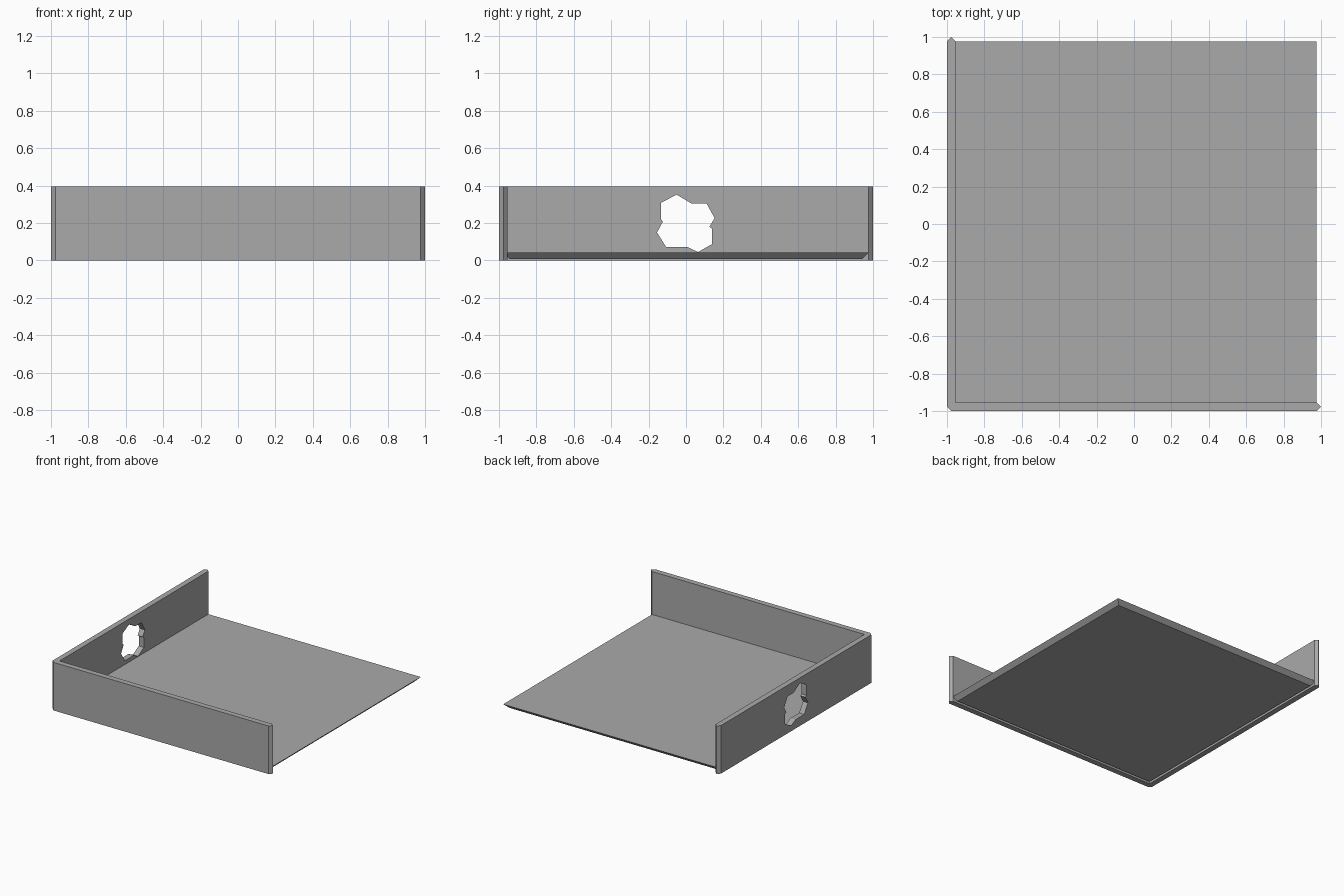
import bpy
import bmesh
from mathutils import Vector

cube = bpy.data.objects.get("Cube")
if cube:
    bpy.data.objects.remove(cube, do_unlink=True)

grey = bpy.data.materials.new("plain_grey")
grey.use_nodes = True
colour = (0.4, 0.4, 0.4, 1)
grey.diffuse_color = colour
grey.node_tree.nodes["Principled BSDF"].inputs["Base Color"].default_value = colour


def prism(name, outline, depth, end_scale=1.0):
    """Extrude a flat outline by depth; end_scale tapers the far end."""
    bm = bmesh.new()
    base = bm.faces.new([bm.verts.new(p) for p in outline])
    ext = bmesh.ops.extrude_face_region(bm, geom=[base], use_keep_orig=True)
    moved = [v for v in ext["geom"] if isinstance(v, bmesh.types.BMVert)]
    for v in moved:
        v.co = v.co * end_scale + Vector(depth)
    bmesh.ops.recalc_face_normals(bm, faces=bm.faces)
    mesh = bpy.data.meshes.new(name)
    bm.to_mesh(mesh)
    bm.free()
    mesh.materials.append(grey)
    obj = bpy.data.objects.new(name, mesh)
    bpy.context.collection.objects.link(obj)
    return obj


HEIGHT = 0.395
R = 0.023            # half the wall thickness
C = 1 - R            # wall centre line
I = C - R            # inner wall face

# Floor plate: edges slope inward towards the underside
TOP, BOTTOM = 0.042, 0.008
square = [(-C, -C, 0), (C, -C, 0), (C, C, 0), (-C, C, 0)]
floor = prism("floor_plate", square, (0, 0, BOTTOM - TOP), (C - 0.034) / C)
floor.location.z = TOP

# Front and right walls, joined in an L with pointed ends
outline = [(-C, -1), (C, -1), (1, -C), (C, -I), (-I, -I),
           (-I, C), (-C, 1), (-1, C), (-1, -C)]
walls = prism("front_and_side_walls", [(x, y, 0) for x, y in outline], (0, 0, HEIGHT))

# Opening through the side wall, made of overlapping hexagons
opening = [(-0.05, 0.352), (0.03, 0.304), (0.11, 0.304), (0.153, 0.227),
           (0.125, 0.18), (0.14, 0.17), (0.14, 0.088), (0.064, 0.045),
           (0.006, 0.073), (-0.107, 0.073), (-0.155, 0.15), (-0.123, 0.208),
           (-0.134, 0.22), (-0.134, 0.308)]
cutter = prism("opening_cutter", [(-1.1, y, z) for y, z in opening], (0.3, 0, 0))
cutter.hide_render = True

cut = walls.modifiers.new("opening", "BOOLEAN")
cut.operation = "DIFFERENCE"
cut.solver = "EXACT"
cut.object = cutter
bpy.context.view_layer.objects.active = walls
bpy.ops.object.modifier_apply(modifier=cut.name)
bpy.data.objects.remove(cutter, do_unlink=True)
